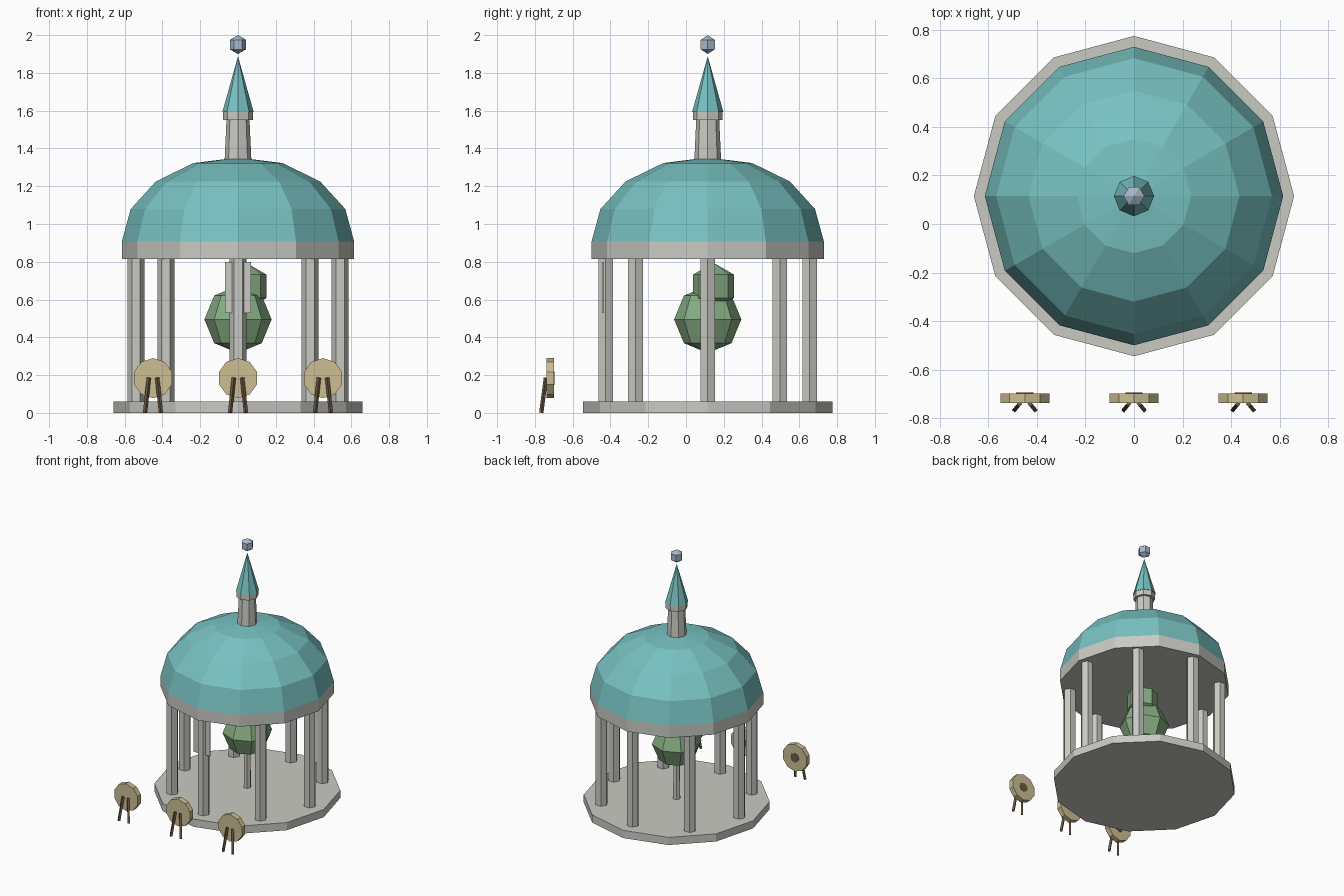
import bpy, bmesh, math
from mathutils import Vector

if "Cube" in bpy.data.objects:
    bpy.data.objects.remove(bpy.data.objects["Cube"])

CY = 0.115  # pavilion centre in y


def material(name, r, g, b):
    lin = [((c / 255 + 0.055) / 1.055) ** 2.4 for c in (r, g, b)]
    m = bpy.data.materials.new(name)
    m.diffuse_color = (*lin, 1)
    m.use_nodes = True
    m.node_tree.nodes["Principled BSDF"].inputs["Base Color"].default_value = m.diffuse_color
    return m


STONE = material("pale stone", 202, 202, 196)
TEAL = material("teal roof", 120, 193, 193)
LEAF = material("leaf green", 134, 172, 130)
STRAW = material("straw", 204, 190, 146)
WOOD = material("dark wood", 112, 91, 68)
SILVER = material("silver blue", 168, 186, 206)


def finish(name, bm, mat):
    bmesh.ops.recalc_face_normals(bm, faces=bm.faces)
    me = bpy.data.meshes.new(name)
    bm.to_mesh(me)
    bm.free()
    me.materials.append(mat)
    ob = bpy.data.objects.new(name, me)
    bpy.context.collection.objects.link(ob)
    return ob


def lathe(name, profile, sides, mat, loc=(0, CY, 0), turn=0.0):
    """Turn (radius, z) points around z; radius 0 makes a tip, open ends get caps."""
    bm = bmesh.new()
    rings = []
    for r, z in profile:
        n = sides if r > 0 else 1
        rings.append([bm.verts.new((r * math.cos(turn + math.tau * i / sides),
                                    r * math.sin(turn + math.tau * i / sides), z))
                      for i in range(n)])
    for a, b in zip(rings, rings[1:]):
        for i in range(sides):
            j = (i + 1) % sides
            quad = [a[i % len(a)], a[j % len(a)], b[j % len(b)], b[i % len(b)]]
            bm.faces.new(list(dict.fromkeys(quad)))
    for ring in (rings[0], rings[-1]):
        if len(ring) > 2:
            bm.faces.new(ring)
    ob = finish(name, bm, mat)
    ob.location = loc
    return ob


def ball(name, radius, sides, rows, mat, loc):
    prof = [(radius * math.sin(math.pi * k / rows) if 0 < k < rows else 0,
             -radius * math.cos(math.pi * k / rows)) for k in range(rows + 1)]
    return lathe(name, prof, sides, mat, loc)


def box(name, size, mat, loc):
    bm = bmesh.new()
    bmesh.ops.create_cube(bm, size=1)
    bmesh.ops.scale(bm, vec=size, verts=bm.verts)
    ob = finish(name, bm, mat)
    ob.location = loc
    return ob


def bar(name, a, b, width, mat):
    a, b = Vector(a), Vector(b)
    ob = box(name, (width, width, (b - a).length), mat, (a + b) / 2)
    ob.rotation_euler = (b - a).to_track_quat('Z', 'Y').to_euler()
    return ob


# Floor, roof ring and dome
lathe("floor", [(0.66, 0), (0.66, 0.06)], 12, STONE)
lathe("roof_ring", [(0.615, 0.815), (0.615, 0.907)], 12, STONE)
dome = [(0.615 * math.cos(math.radians(a)), 0.907 + 0.45 * math.sin(math.radians(a)))
        for a in (0, 22.5, 45, 67.5)] + [(0, 1.352)]
lathe("dome", dome, 12, TEAL)

# Eight columns
for k in range(8):
    a = math.tau * k / 8
    lathe("column", [(0.045, 0.06), (0.045, 0.815)], 6, STONE,
          (0.54 * math.cos(a), CY + 0.54 * math.sin(a), 0))

# Thin plate on the front column
box("front_plate", (0.14, 0.008, 0.27), STONE, (0, -0.442, 0.665))

# Cupola, spire and floating finial
lathe("cupola", [(0.071, 1.335), (0.061, 1.55)], 8, STONE)
lathe("cupola_rim", [(0.079, 1.55), (0.079, 1.592)], 8, STONE)
lathe("spire", [(0.083, 1.592), (0, 1.888)], 8, TEAL)
ball("finial", 0.05, 6, 3, SILVER, (0, CY, 1.95))

# Small tree in the middle
lathe("tree_stem", [(0.028, 0.06), (0.025, 0.36)], 6, STONE)
ball("tree_crown", 0.178, 8, 4, LEAF, (0, CY, 0.495))
ball("tree_top", 0.125, 8, 3, LEAF, (0.042, CY + 0.03, 0.67))

# Three round targets on leaning legs, centre spots facing the pavilion
for x in (-0.45, 0, 0.45):
    disc = lathe("target", [(0.106, -0.02), (0.106, 0.02)], 10, STRAW,
                 (x, -0.718, 0.184), math.pi / 2)
    disc.rotation_euler.x = -math.pi / 2
    spot = lathe("target_spot", [(0.036, 0), (0.036, 0.004)], 8, WOOD, (x, -0.699, 0.184))
    spot.rotation_euler.x = -math.pi / 2
    for s in (-1, 1):
        bar("target_leg", (x + s * 0.022, -0.742, 0.185), (x + s * 0.042, -0.766, 0.002),
            0.016, WOOD)
